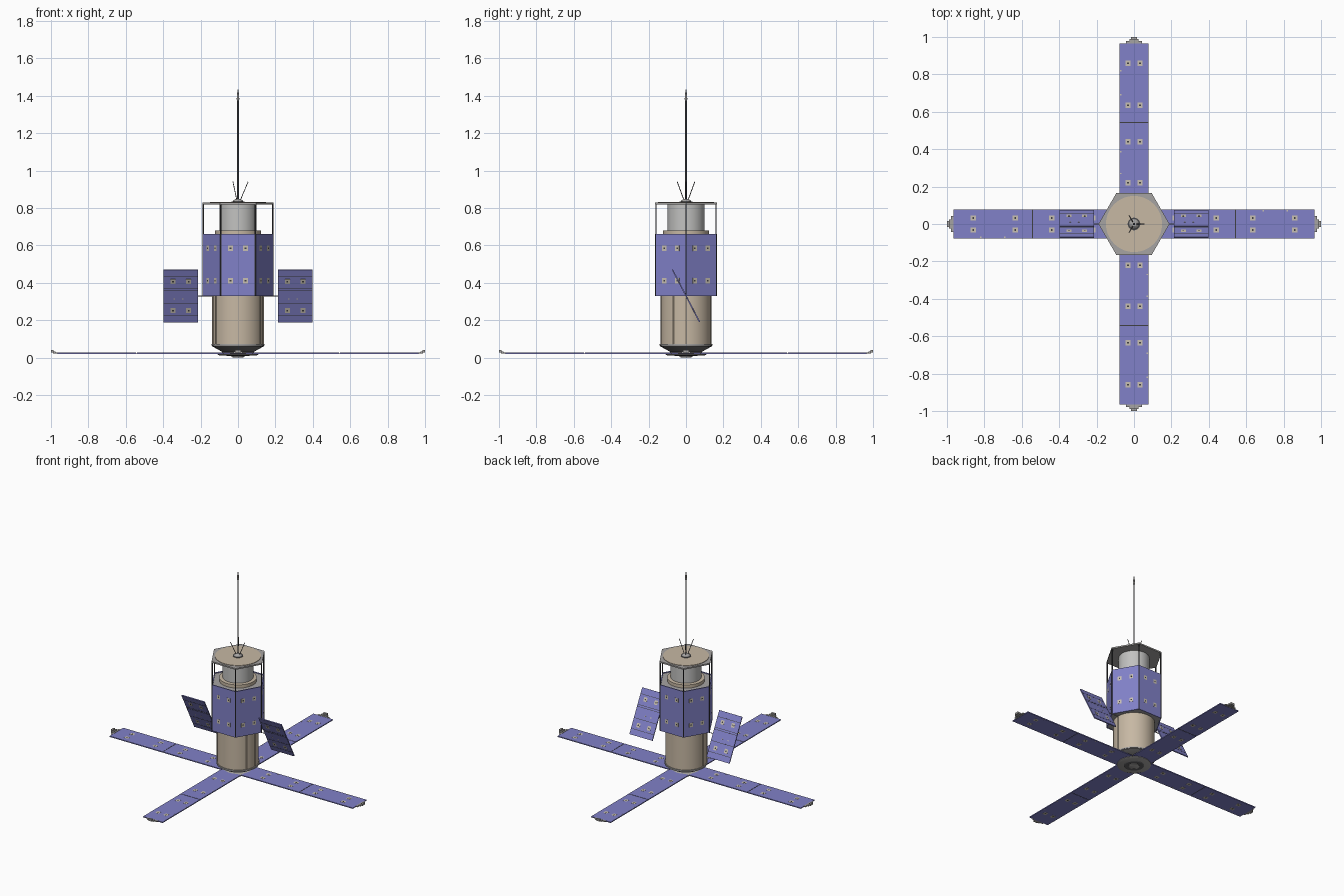
import bpy, bmesh, math
from mathutils import Matrix, Vector

cube = bpy.data.objects.get("Cube")
if cube:
    bpy.data.objects.remove(cube, do_unlink=True)


def material(name, rgb):
    m = bpy.data.materials.new(name)
    m.use_nodes = True
    m.diffuse_color = (*rgb, 1)
    m.node_tree.nodes["Principled BSDF"].inputs["Base Color"].default_value = (*rgb, 1)
    return m


BLUE = material("solar blue", (0.22, 0.22, 0.58))
TAN = material("warm tan", (0.57, 0.48, 0.37))
CREAM = material("pale cream", (0.58, 0.53, 0.45))
SILVER = material("pale silver", (0.54, 0.54, 0.53))
GREY = material("mid grey", (0.38, 0.37, 0.36))
GUNMETAL = material("gunmetal", (0.17, 0.165, 0.165))
SLATE = material("slate grey", (0.12, 0.12, 0.125))
DARK = material("dark grey", (0.05, 0.05, 0.055))


def finish(name, bm, mats, matrix=Matrix()):
    bmesh.ops.recalc_face_normals(bm, faces=bm.faces)
    mesh = bpy.data.meshes.new(name)
    bm.to_mesh(mesh)
    bm.free()
    for m in mats:
        mesh.materials.append(m)
    ob = bpy.data.objects.new(name, mesh)
    bpy.context.collection.objects.link(ob)
    ob.matrix_world = matrix
    return ob


def lathe(name, profile, mat, sides=48):
    """Revolve (radius, height) points about z, capped at both ends."""
    bm = bmesh.new()
    rings = []
    for r, z in profile:
        angles = [math.tau * i / sides for i in range(sides)]
        rings.append([bm.verts.new((r * math.cos(a), r * math.sin(a), z)) for a in angles])
    for low, high in zip(rings, rings[1:]):
        for i in range(sides):
            j = (i + 1) % sides
            bm.faces.new((low[i], low[j], high[j], high[i]))
    bm.faces.new(rings[0])
    bm.faces.new(rings[-1])
    ob = finish(name, bm, [mat])
    if sides > 6:
        for other in bpy.context.selected_objects:
            other.select_set(False)
        ob.select_set(True)
        bpy.context.view_layer.objects.active = ob
        bpy.ops.object.shade_smooth_by_angle(angle=math.radians(30))
        ob.select_set(False)
    return ob


def rod(name, a, b, radius, mat=SLATE, sides=8):
    a, b = Vector(a), Vector(b)
    ob = lathe(name, [(radius, 0), (radius, (b - a).length)], mat, sides)
    ob.matrix_world = Matrix.Translation(a) @ (b - a).to_track_quat("Z", "Y").to_matrix().to_4x4()
    return ob


def around(radius, degrees, z):
    a = math.radians(degrees)
    return (radius * math.cos(a), radius * math.sin(a), z)


def add_box(bm, size, loc, index=0):
    m = Matrix.Translation(loc) @ Matrix.Diagonal((*size, 1))
    verts = bmesh.ops.create_cube(bm, size=1, matrix=m)["verts"]
    for f in {f for v in verts for f in v.link_faces}:
        f.material_index = index


def panel(name, width, length, marks, seams, dots, matrix):
    """Solar panel in local xy, with framed sensor plates, dark seams and small studs."""
    bm = bmesh.new()
    add_box(bm, (width, length, 0.0065), (0, 0, 0))
    for x, y in marks:
        add_box(bm, (0.026, 0.029, 0.0078), (x, y, 0), 1)
        add_box(bm, (0.009, 0.009, 0.009), (x, y, 0), 2)
    for y in seams:
        add_box(bm, (width, 0.003, 0.0075), (0, y, 0), 2)
    for x, y in dots:
        add_box(bm, (0.008, 0.008, 0.0078), (x, y, 0), 1)
    return finish(name, bm, [BLUE, CREAM, DARK], matrix)


def grid(dx, ys):
    return [(x, y) for x in (-dx, dx) for y in ys]


# Lower hull, base cone and docking disc
lathe("lower_hull", [(0.135, 0.07), (0.135, 0.335)], TAN)
lathe("hull_flange", [(0.141, 0.065), (0.141, 0.073)], GREY)
lathe("base_cone", [(0.08, 0.028), (0.138, 0.06), (0.138, 0.067)], GUNMETAL)
lathe("base_disc", [(0.1, 0.012), (0.11, 0.016), (0.11, 0.02), (0.08, 0.03)], GREY)
lathe("base_ring", [(0.06, 0.008), (0.07, 0.014)], SLATE)
lathe("base_nozzle", [(0.025, 0), (0.035, 0.004), (0.035, 0.012)], GREY, 24)
for angle in (0, 180, -30, -150):
    rod("hull_conduit", around(0.136, angle, 0.07), around(0.136, angle, 0.335), 0.004, TAN)

# Six-sided body with solar jacket and dark corner trim
lathe("body_core", [(0.183, 0.332), (0.183, 0.655)], GREY, 6)
stand_up = Matrix(((0, 0, 1), (1, 0, 0), (0, 1, 0))).to_4x4()
for i in range(6):
    turn = Matrix.Rotation(math.radians(30 + 60 * i), 4, "Z")
    panel("jacket_panel", 0.18, 0.33, grid(0.04, (-0.085, 0.09)), (), (),
          turn @ Matrix.Translation((0.1602, 0, 0.495)) @ stand_up)
    rod("corner_trim", around(0.185, 60 * i, 0.33), around(0.185, 60 * i, 0.66), 0.0045, DARK)

# Corner posts carrying the top plate
for i in range(6):
    rod("corner_post", around(0.185, 60 * i, 0.655), around(0.185, 60 * i, 0.822), 0.0035, DARK)

# Upper drum and top plate
lathe("collar", [(0.122, 0.65), (0.122, 0.678), (0.1, 0.68)], TAN)
lathe("upper_drum", [(0.1, 0.67), (0.1, 0.822)], SILVER)
lathe("top_plate", [(0.19, 0.818), (0.19, 0.828)], GREY, 6)
lathe("top_disc", [(0.15, 0.827), (0.15, 0.831)], TAN)

# Mast and whip aerials
lathe("mast_ring", [(0.034, 0.83), (0.034, 0.834)], SLATE, 24)
lathe("mast_base", [(0.029, 0.833), (0.025, 0.84), (0.012, 0.848)], GREY, 24)
lathe("mast", [(0.0048, 0.84), (0.0048, 1.38)], SLATE, 10)
lathe("mast_tip", [(0.004, 1.37), (0.007, 1.38), (0.006, 1.4), (0.002, 1.432)], GREY, 12)
for i in range(3):
    rod("whip_aerial", around(0.012, 120 * i, 0.84), around(0.054, 120 * i, 0.94), 0.0022, SLATE, 6)

# Tilted side panels on axles
for side in (-1, 1):
    tilt = Matrix.Translation((side * 0.306, 0, 0.33)) @ Matrix.Rotation(math.radians(-62.6), 4, "X")
    panel("side_panel", 0.182, 0.316, grid(0.042, (-0.087, 0.087)),
          (-0.116, -0.044, -0.031, 0.046, 0.118), [(-0.035, 0.017), (0.01, 0.017)], tilt)
    rod("side_axle", (side * 0.13, 0, 0.33), (side * 0.225, 0, 0.33), 0.0025, GREY)

# Four long blades, each of two hinged panels with a tip bracket
for k in range(4):
    turn = Matrix.Rotation(math.radians(90 * k), 4, "Z")
    for name, start, end, rows, studs in (
            ("blade_inner", 0.08, 0.539, (0.22, 0.44), (0.27, 0.385)),
            ("blade_outer", 0.545, 0.966, (0.635, 0.86), (0.69, 0.82))):
        mid = (start + end) / 2
        panel(name, 0.155, end - start, grid(0.032, [r - mid for r in rows]), (),
              [(-0.071, s - mid) for s in studs], turn @ Matrix.Translation((0, mid, 0.0225)))
    bm = bmesh.new()
    add_box(bm, (0.155, 0.008, 0.004), (0, 0.542, 0.0225))
    finish("blade_hinge", bm, [DARK], turn)
    bm = bmesh.new()
    add_box(bm, (0.085, 0.014, 0.007), (0, 0.971, 0.024))
    add_box(bm, (0.05, 0.014, 0.009), (0, 0.983, 0.027))
    add_box(bm, (0.03, 0.014, 0.014), (0, 0.993, 0.033))
    finish("tip_bracket", bm, [GREY], turn)
